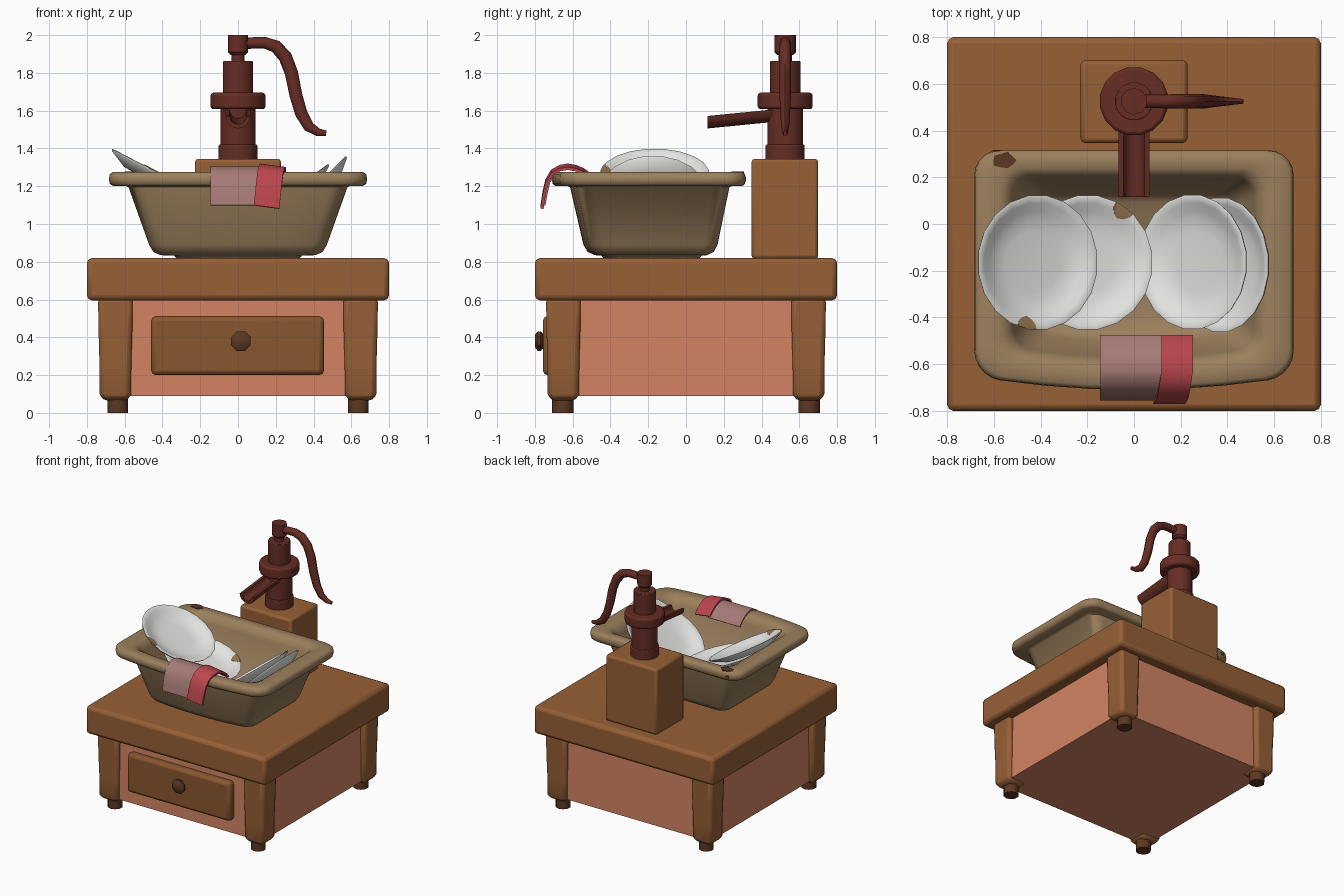
import bpy, bmesh, math
from mathutils import Vector, Matrix

if "Cube" in bpy.data.objects:
    bpy.data.objects.remove(bpy.data.objects["Cube"])


def material(name, r, g, b):
    m = bpy.data.materials.new(name)
    lin = [((c / 255 + 0.055) / 1.055) ** 2.4 for c in (r, g, b)]
    m.diffuse_color = (*lin, 1)
    m.use_nodes = True
    m.node_tree.nodes["Principled BSDF"].inputs["Base Color"].default_value = m.diffuse_color
    return m


WOOD = material("warm wood", 151, 96, 54)
DRAWER = material("drawer wood", 137, 86, 47)
PANEL = material("terracotta panel", 211, 132, 99)
DARK = material("dark brown", 92, 56, 34)
TAN = material("tan enamel", 156, 128, 93)
IRON = material("red iron", 102, 45, 36)
WHITE = material("white china", 230, 230, 228)
CHIP = material("chipped tan", 152, 120, 80)
PINK = material("dusty pink cloth", 165, 122, 117)
RED = material("red cloth", 188, 70, 79)


def finish(name, bm, mat, bevel=0, segments=2, angle=40):
    bmesh.ops.recalc_face_normals(bm, faces=bm.faces)
    me = bpy.data.meshes.new(name)
    bm.to_mesh(me)
    bm.free()
    ob = bpy.data.objects.new(name, me)
    bpy.context.collection.objects.link(ob)
    me.materials.append(mat)
    if bevel:
        mod = ob.modifiers.new("bevel", "BEVEL")
        mod.width, mod.segments = bevel, segments
        mod.limit_method = "ANGLE"
    bpy.ops.object.select_all(action="DESELECT")
    bpy.context.view_layer.objects.active = ob
    ob.select_set(True)
    bpy.ops.object.shade_smooth_by_angle(angle=math.radians(angle))
    return ob


def loft(name, loops, mat, **kw):
    """Skin a list of equal-length point loops and cap both ends."""
    bm = bmesh.new()
    rows = [[bm.verts.new(p) for p in lp] for lp in loops]
    n = len(rows[0])
    for a, b in zip(rows, rows[1:]):
        for i in range(n):
            j = (i + 1) % n
            bm.faces.new((a[i], a[j], b[j], b[i]))
    bm.faces.new(rows[0])
    bm.faces.new(rows[-1])
    return finish(name, bm, mat, **kw)


def box(name, lo, hi, mat, bevel=0.02):
    bm = bmesh.new()
    bmesh.ops.create_cube(bm, size=1)
    for v in bm.verts:
        v.co = [(l + h) / 2 + c * (h - l) for c, l, h in zip(v.co, lo, hi)]
    return finish(name, bm, mat, bevel=bevel)


def lathe(name, profile, mat, n=16, at=(0, 0, 0), rot=None, **kw):
    loops = [[(r * math.cos(2 * math.pi * (i + .5) / n), r * math.sin(2 * math.pi * (i + .5) / n), z)
              for i in range(n)] for r, z in profile]
    ob = loft(name, loops, mat, **kw)
    ob.matrix_world = Matrix.Translation(at) @ (rot or Matrix())
    return ob


# cabinet
box("tabletop", (-.8, -.8, .595), (.8, .8, .82), WOOD, .028)
box("cabinet_body", (-.70, -.70, .09), (.70, .70, .62), PANEL, 0)
box("drawer_front", (-.46, -.758, .2), (.455, -.68, .512), DRAWER, .025)
lathe("drawer_knob", [(.045, -.02), (.045, .005), (.056, .014), (.056, .03), (.035, .045)], DARK, 8,
      (.015, -.755, .38), Matrix.Rotation(math.pi / 2, 4, "X"))

# legs and feet
for sx, ex in ((-1, "left"), (1, "right")):
    for sy, ey in ((-1, "front"), (1, "back")):
        cx, cy = sx * .649, sy * .649
        loft(f"{ey}_{ex}_leg", [[(cx + a * h, cy + b * h, z) for a, b in ((-1, -1), (1, -1), (1, 1), (-1, 1))]
                                for h, z in ((.068, .066), (.083, .10), (.084, .25), (.089, .42), (.092, .61))],
             WOOD, bevel=.024, angle=45)
        lathe(f"{ey}_{ex}_foot", [(.057, 0), (.057, .08)], DARK, 10, (sx * .637, sy * .652, 0))


# wash basin: rounded rectangle rings, bowed at the front
def ring(hx, hy, z, frac=.22, cy=-.168):
    pts, r = [], frac * hy
    corners = ((1, 1, 0), (-1, 1, 90), (-1, -1, 180), (1, -1, 270))
    for k, (sx, sy, a0) in enumerate(corners):
        for s in range(6):
            a = math.radians(a0 + s * 18)
            pts.append((sx * (hx - r) + r * math.cos(a), sy * (hy - r) + r * math.sin(a)))
        nx, ny, _ = corners[(k + 1) % 4]
        p, q = (sx * (hx - r), sy * hy), (nx * (hx - r), ny * hy)
        if sy == ny:
            for s in range(1, 6):
                pts.append((p[0] + (q[0] - p[0]) * s / 6, p[1]))
    out = []
    for x, y in pts:
        f = max(0, -y / hy)
        out.append((x * (1 - .012 * abs(y / hy)), cy + y - .12 * hy * f * (1 - (x / hx) ** 2), z))
    return out


loft("wash_basin", [ring(*a) for a in (
    (.33, .24, .818), (.34, .25, .832), (.415, .28, .835), (.452, .315, .852), (.475, .335, .89),
    (.585, .398, 1.195), (.605, .415, 1.203), (.665, .465, 1.2), (.685, .48, 1.212), (.69, .484, 1.235),
    (.686, .481, 1.262), (.67, .468, 1.275), (.575, .405, 1.272), (.54, .38, 1.255), (.52, .36, 1.21),
    (.44, .30, .92), (.40, .26, .88))], TAN, angle=50)

# worn spots on the basin rim
spot = [1, .85, 1.05, .9, 1, .9, 1.08, .92, 1, .88]
angs = [2 * math.pi * i / 10 for i in range(10)]
loft("rim_worn_spot", [[(-.555 + .052 * s * math.cos(a), .272 + .034 * s * math.sin(a), z)
                        for s, a in zip(spot, angs)] for z in (1.271, 1.2775)], DARK)
loft("rim_edge_spot", [[(-.585 + .02 * s * math.cos(a), y, 1.236 + .012 * s * math.sin(a))
                        for s, a in zip(spot, angs)] for y in (.309, .3175)], DARK)

# plates
PLATE = [(.13, -.045), (.18, -.040), (.22, -.026), (.255, -.008), (.28, .002), (.29, 0), (.286, -.01),
         (.19, -.055), (.12, -.058)]


def plate(name, at, tilt):
    rot = Matrix.Rotation(math.radians(tilt), 4, "Y")
    lathe(name, PLATE, WHITE, 20, at, rot, angle=60)
    return Matrix.Translation(at) @ rot


def rim_height(r):
    return -.026 + (r - .22) * .48


def chip(name, matrix, angle):
    loops = []
    for da, r0 in ((-9, .268), (-6, .245), (0, .232), (6, .246), (9, .266)):
        a = math.radians(angle + da)
        loops.append([(r * math.cos(a), r * math.sin(a), z) for r, z in
                      ((r0, rim_height(r0) + .003), (.28, .006), (.288, .004), (.286, 0), (r0, rim_height(r0) - .003))])
    loft(name, loops, CHIP).matrix_world = matrix


m1 = plate("plate_left_top", (-.412, -.165, 1.265), 27.5)
m2 = plate("plate_left_under", (-.198, -.165, 1.12), 16)
plate("plate_right_top", (.25, -.163, 1.145), -37)
plate("plate_right_under", (.37, -.175, 1.157), -45)
chip("plate_chip_front", m1, 259)
chip("plate_chip_back", m2, 55)

# cloths draped over the front rim
PATH = [(-.475, 1.235), (-.50, 1.265), (-.54, 1.295), (-.58, 1.312), (-.625, 1.32), (-.67, 1.313),
        (-.715, 1.287), (-.745, 1.235), (-.76, 1.17), (-.77, 1.1)]


def cloth(name, mat, x0, x1, shift, skew, drop, thick=.012):
    loops = []
    for i, (y, z) in enumerate(PATH):
        a, b = Vector(PATH[max(i - 1, 0)]), Vector(PATH[min(i + 1, len(PATH) - 1)])
        t = (b - a).normalized()
        n = Vector((t.y, -t.x)) * -thick
        dx = skew * max(0, (i - 4) / 5)
        y, z = y + shift * (i > 4), z - shift * (i < 9)
        loops.append([(x0 + dx, y, z), (x1 + dx, y, z - drop),
                      (x1 + dx, y + n.x, z + n.y - drop), (x0 + dx, y + n.x, z + n.y)])
    loft(name, loops, mat, angle=50)


cloth("pink_cloth", PINK, -.145, .14, .014, 0, 0)
cloth("red_cloth", RED, .118, .253, 0, -.034, .018, .016)

# pump stand and pump
box("pump_stand", (-.228, .347, .815), (.228, .70, 1.345), WOOD, .018)
P = (0, .525, 0)
lathe("pump_base", [(.105, 1.335), (.105, 1.42)], IRON, at=P, bevel=.006)
lathe("pump_column", [(.095, 1.41), (.095, 1.62)], IRON, at=P)
lathe("pump_flange", [(.148, 1.608), (.148, 1.695)], IRON, at=P, bevel=.014)
lathe("pump_barrel", [(.082, 1.69), (.082, 1.862)], IRON, at=P, bevel=.004)
lathe("pump_neck", [(.036, 1.855), (.036, 1.92)], IRON, 10, at=P)
lathe("pump_cap", [(.042, 1.895), (.057, 1.91), (.057, 2.0)], IRON, 10, at=P)

# open channel spout
arc = [math.pi + math.pi * i / 8 for i in range(9)]
section = [(.066 * math.cos(a), .066 * math.sin(a)) for a in arc]
section += [(.044 * math.cos(a), .044 * math.sin(a)) for a in reversed(arc)]
loft("pump_spout", [[(x, y, z + c) for x, z in section] for y, c in ((.115, 1.572), (.47, 1.607))], IRON)

# curved handle: x, z, in-plane radius, sideways radius
HANDLE = [(.03, 1.957, .03, .028), (.14, 1.96, .031, .03), (.20, 1.94, .034, .031), (.25, 1.885, .036, .031),
          (.283, 1.80, .035, .031), (.307, 1.68, .034, .03), (.335, 1.585, .033, .026), (.375, 1.515, .029, .021),
          (.425, 1.485, .021, .015), (.467, 1.48, .015, .01)]
loops = []
for i, (x, z, r, w) in enumerate(HANDLE):
    a, b = HANDLE[max(i - 1, 0)], HANDLE[min(i + 1, len(HANDLE) - 1)]
    t = Vector((b[0] - a[0], b[1] - a[1])).normalized()
    loops.append([(x - t.y * r * math.cos(k * math.pi / 4), .525 + w * math.sin(k * math.pi / 4),
                   z + t.x * r * math.cos(k * math.pi / 4)) for k in range(8)])
loft("pump_handle", loops, IRON, angle=50)
